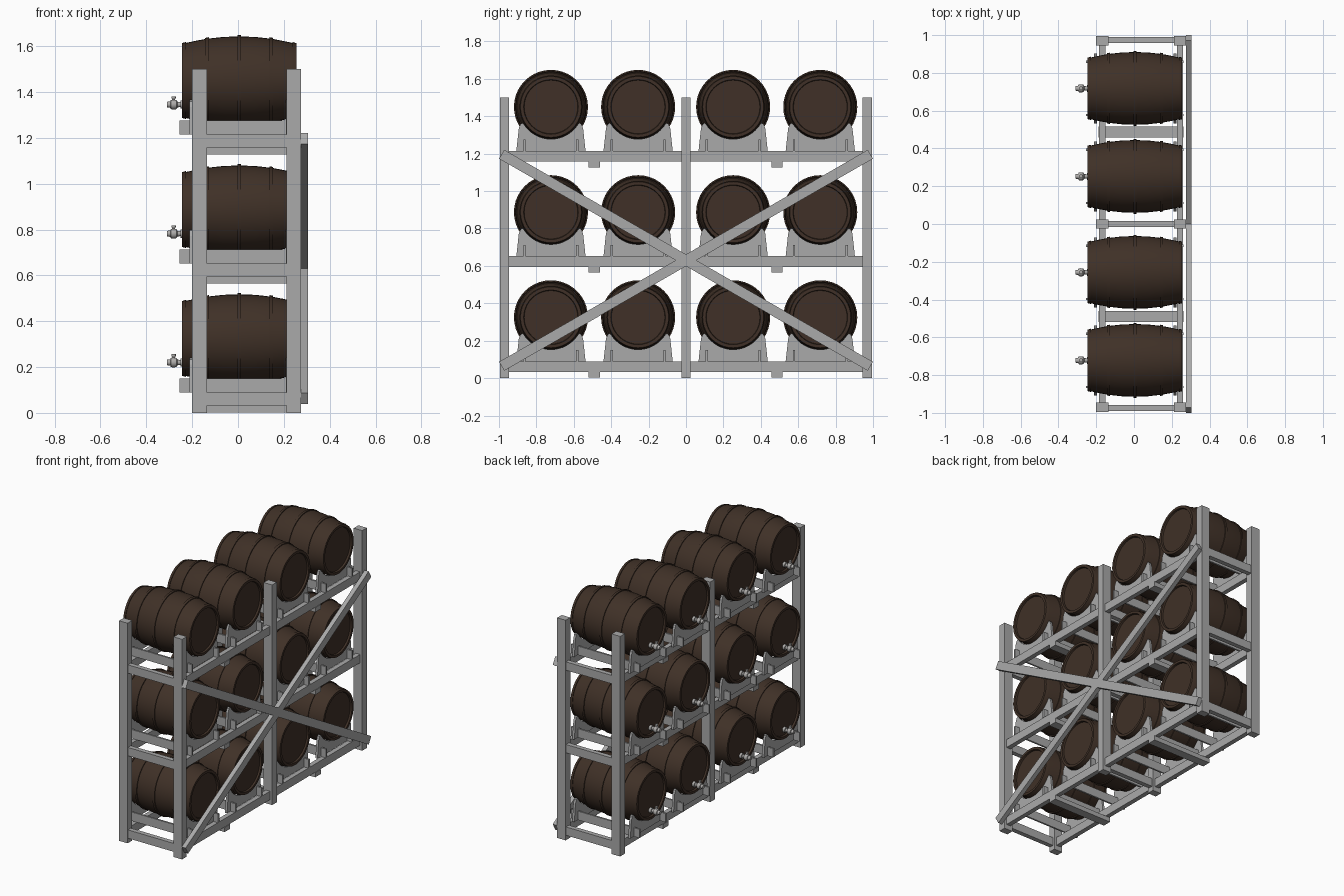
import bpy, bmesh, math
from mathutils import Matrix, Vector

if "Cube" in bpy.data.objects:
    bpy.data.objects.remove(bpy.data.objects["Cube"])


def material(name, rgb):
    m = bpy.data.materials.new(name)
    m.diffuse_color = (*rgb, 1)
    m.use_nodes = True
    m.node_tree.nodes["Principled BSDF"].inputs["Base Color"].default_value = m.diffuse_color
    return m


GREY = material("galvanised grey", (0.40, 0.40, 0.40))
BROWN = material("dark oak brown", (0.050, 0.030, 0.020))
STEEL = material("tap steel", (0.42, 0.41, 0.40))


def finish(bm, name, mat, smooth=False):
    bmesh.ops.recalc_face_normals(bm, faces=bm.faces)
    me = bpy.data.meshes.new(name)
    bm.to_mesh(me)
    bm.free()
    me.materials.append(mat)
    ob = bpy.data.objects.new(name, me)
    bpy.context.collection.objects.link(ob)
    if smooth:
        bpy.ops.object.select_all(action='DESELECT')
        ob.select_set(True)
        bpy.context.view_layer.objects.active = ob
        bpy.ops.object.shade_smooth_by_angle(angle=math.radians(30))
    return ob


def box(name, x, y, z, mat=GREY):
    """Box from (min, max) pairs."""
    lo, hi = Vector((x[0], y[0], z[0])), Vector((x[1], y[1], z[1]))
    bm = bmesh.new()
    bmesh.ops.create_cube(bm, size=1, matrix=Matrix.Translation((lo + hi) / 2)
                          @ Matrix.Diagonal((*(hi - lo), 1)))
    return finish(bm, name, mat)


def lathe(bm, profile, axis, steps):
    """Spin (distance along axis, radius) points about an axis through the origin."""
    side = Vector((0, 0, 1)) if axis.x else Vector((1, 0, 0))
    vs = [bm.verts.new(axis * d + side * r) for d, r in profile]
    es = [bm.edges.new(p) for p in zip(vs, vs[1:])]
    bmesh.ops.spin(bm, geom=vs + es, cent=(0, 0, 0), axis=axis,
                   angle=math.tau, steps=steps, use_merge=True)
    bmesh.ops.remove_doubles(bm, verts=bm.verts, dist=1e-5)


def copy(ob, name, loc):
    c = ob.copy()
    c.name = name
    c.location = loc
    bpy.context.collection.objects.link(c)
    return c


FRONT, REAR = -0.168, 0.243          # post rows in x
LEVELS = (0.09, 0.652, 1.215)        # top of the beams on each shelf
ROWS = (-0.722, -0.256, 0.252, 0.718)  # barrel centres in y
BX, RISE = 0.005, 0.235              # barrel centre in x, height above beam

# Upright posts
for y in (-0.97, 0, 0.97):
    for x in (FRONT, REAR):
        box("post", (x - 0.032, x + 0.032), (y - 0.025, y + 0.025), (0, 1.5))

# Shelf frames: long beams, cross rails, under-supports
for z in LEVELS:
    for x in (FRONT, REAR):
        box("long_beam", (x - 0.016, x + 0.016), (-0.95, 0.95), (z - 0.057, z))
    for y in (-0.975, 0, 0.975):
        box("cross_rail", (FRONT + 0.03, REAR - 0.03), (y - 0.016, y + 0.016), (z - 0.057, z))
    for y in (-0.49, 0.487):
        box("under_support", (FRONT - 0.02, REAR + 0.02), (y - 0.03, y + 0.03), (z - 0.088, z - 0.057))

# Diagonal braces on the rear side
for s in (-1, 1):
    b = box("diagonal_brace", (0.275, 0.305), (-1.137, 1.137), (-0.0275, 0.0275))
    b.location.z = 0.63
    b.rotation_euler.x = s * math.radians(29.9)

# Barrel: half profile mirrored, with recessed head and raised hoops
half = [(0.238, 0), (0.238, 0.143), (0.25, 0.146), (0.25, 0.163), (0.232, 0.168),
        (0.232, 0.164), (0.19, 0.173), (0.148, 0.181), (0.148, 0.186), (0.132, 0.189),
        (0.132, 0.183), (0.07, 0.190), (0.008, 0.192), (0.008, 0.198)]
bm = bmesh.new()
lathe(bm, [(-d, r) for d, r in half] + half[::-1], Vector((1, 0, 0)), 40)
barrel = finish(bm, "barrel", BROWN, True)

# Tap: pipe and round body along x, spout below, key above
bm = bmesh.new()
lathe(bm, [(-0.235, 0), (-0.235, 0.018), (-0.255, 0.018), (-0.255, 0.011), (-0.268, 0.012),
           (-0.274, 0.020), (-0.286, 0.022), (-0.298, 0.020), (-0.300, 0.014),
           (-0.315, 0.012), (-0.315, 0)], Vector((1, 0, 0)), 16)
for v in bm.verts:
    v.co.x += 0
key = bmesh.new()
lathe(key, [(0.015, 0), (0.015, 0.006), (0.026, 0.006), (0.026, 0.010),
            (0.036, 0.010), (0.036, 0)], Vector((0, 0, 1)), 12)
bmesh.ops.translate(key, verts=key.verts, vec=(-0.286, 0, 0))
tmp = bpy.data.meshes.new("key_tmp")
key.to_mesh(tmp)
key.free()
bm.from_mesh(tmp)
bpy.data.meshes.remove(tmp)
tap = finish(bm, "tap", STEEL, True)

# Saddle plate: outline in y/z with a round cut for the barrel
R = 0.172
arc = [math.radians(-32 - 116 * i / 16) for i in range(17)]
outline = [(-0.185, 0), (0.185, 0), (0.172, 0.12), (0.163, 0.143), (0.153, 0.149)]
outline += [(R * math.cos(a), RISE + R * math.sin(a)) for a in arc]
outline += [(-0.153, 0.149), (-0.163, 0.143), (-0.172, 0.12)]
bm = bmesh.new()
f = bm.faces.new([bm.verts.new((-0.008, y, z)) for y, z in outline])
ext = bmesh.ops.extrude_face_region(bm, geom=[f])["geom"]
bmesh.ops.translate(bm, vec=(0.016, 0, 0),
                    verts=[v for v in ext if isinstance(v, bmesh.types.BMVert)])
saddle = finish(bm, "saddle", GREY)

# Place a barrel, tap, two saddles and two tie plates at every position
for z in LEVELS:
    for y in ROWS:
        copy(barrel, "barrel", (BX, y, z + RISE))
        copy(tap, "tap", (BX, y, z + RISE - 0.105))
        for x in (-0.204, 0.218):
            copy(saddle, "saddle", (x, y, z))
        for s in (-1, 1):
            yc = y + s * 0.141
            box("tie_plate", (-0.255, 0.262), (yc - 0.006, yc + 0.006), (z, z + 0.06))
for ob in (barrel, tap, saddle):
    bpy.data.objects.remove(ob)
